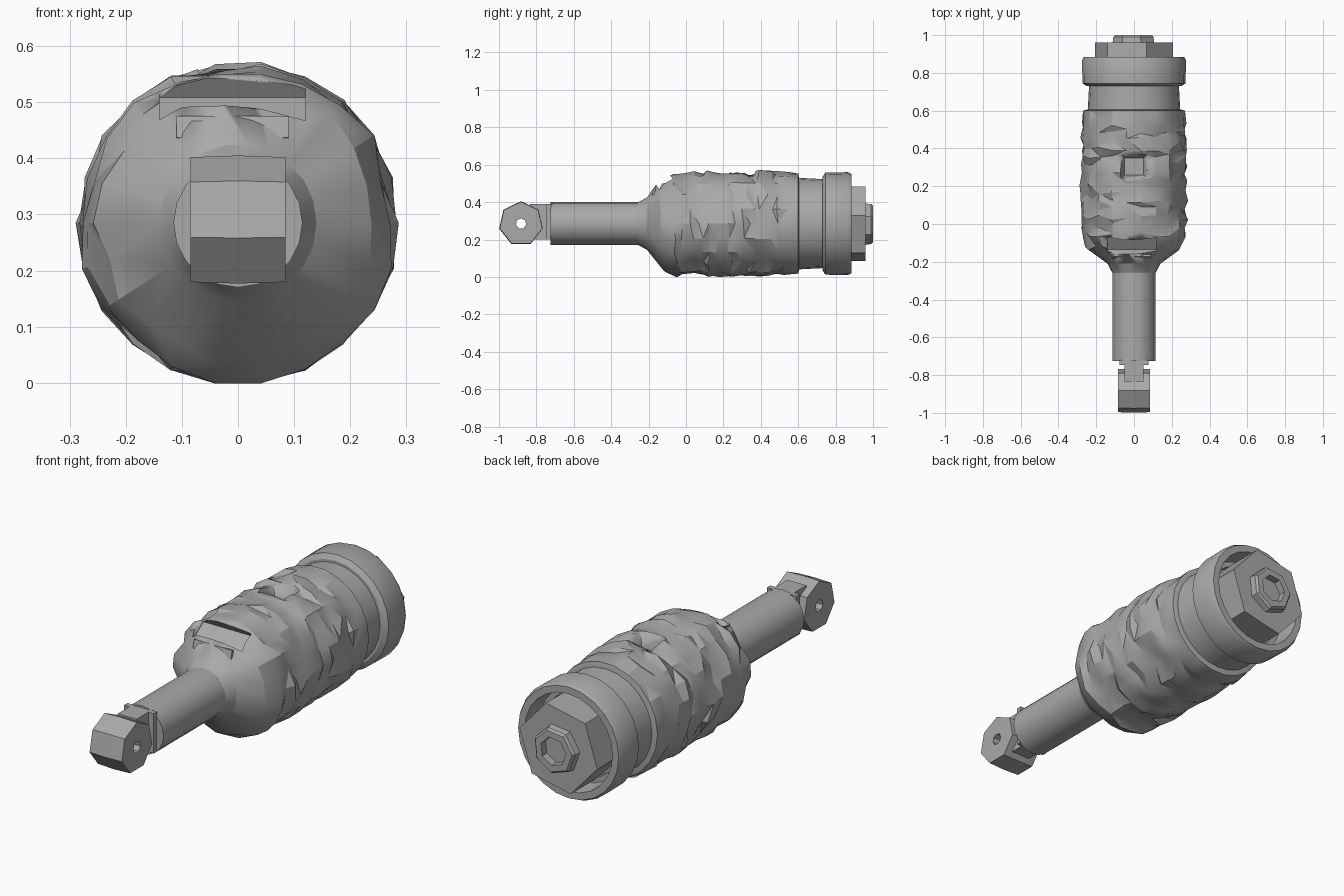
import bpy, bmesh, math, random
from mathutils import Vector, Matrix

random.seed(4)
if "Cube" in bpy.data.objects:
    bpy.data.objects.remove(bpy.data.objects["Cube"])

AXIS_Z = 0.285
GREY = (0.4, 0.4, 0.4, 1)
metal = bpy.data.materials.new("plain grey")
metal.use_nodes = True
metal.diffuse_color = GREY
metal.node_tree.nodes["Principled BSDF"].inputs["Base Color"].default_value = GREY


def finish(bm, name, angle=30):
    bmesh.ops.recalc_face_normals(bm, faces=bm.faces)
    mesh = bpy.data.meshes.new(name)
    bm.to_mesh(mesh)
    bm.free()
    obj = bpy.data.objects.new(name, mesh)
    bpy.context.collection.objects.link(obj)
    mesh.materials.append(metal)
    bpy.ops.object.select_all(action='DESELECT')
    bpy.context.view_layer.objects.active = obj
    obj.select_set(True)
    bpy.ops.object.shade_smooth_by_angle(angle=math.radians(angle))
    return obj


def lathe(name, profile, sides, turn=0, ring=False, across=False, centre=0,
          rough=None, angle=30):
    """Spin (position, radius) points about the long axis, or about x if across."""
    bm = bmesh.new()
    loops = []
    for p, r in profile:
        if r == 0:
            loops.append([bm.verts.new((0, p, 0))] * sides)
            continue
        loop = []
        for i in range(sides):
            a = 2 * math.pi * i / sides + math.radians(turn)
            q, s = p, r
            if rough and rough[0] <= p <= rough[1]:
                q += random.uniform(-0.017, 0.017)
                s += random.uniform(-0.015, 0.012)
            loop.append(bm.verts.new((s * math.cos(a), q, s * math.sin(a))))
        loops.append(loop)
    pairs = list(zip(loops, loops[1:]))
    if ring:
        pairs.append((loops[-1], loops[0]))
    for low, high in pairs:
        for i in range(sides):
            j = (i + 1) % sides
            corners = list(dict.fromkeys((low[i], low[j], high[j], high[i])))
            if len(corners) > 2:
                bm.faces.new(corners)
    if rough:
        bmesh.ops.triangulate(bm, faces=bm.faces)
    if across:
        bm.transform(Matrix.Rotation(-math.pi / 2, 4, 'Z'))
    bm.transform(Matrix.Translation((0, centre, AXIS_Z)))
    return finish(bm, name, angle)


def block(name, size, place, tilt=0, narrow=1):
    """Box whose lower end is scaled by narrow."""
    bm = bmesh.new()
    bmesh.ops.create_cube(bm, size=1)
    for v in bm.verts:
        k = narrow if v.co.z < 0 else 1
        v.co = Vector((v.co.x * size[0] * k, v.co.y * size[1] * k, v.co.z * size[2]))
    bm.transform(Matrix.Translation(place) @ Matrix.Rotation(math.radians(tilt), 4, 'X'))
    return finish(bm, name)


def cut(target, cutter):
    mod = target.modifiers.new(cutter.name, 'BOOLEAN')
    mod.operation = 'DIFFERENCE'
    mod.solver = 'EXACT'
    mod.object = cutter
    bpy.context.view_layer.objects.active = target
    bpy.ops.object.modifier_apply(modifier=mod.name)
    bpy.data.objects.remove(cutter)


# Rough grip sleeve with a conical nose
rows = [(-0.06 + 0.046 * i, 0.278) for i in range(14)]
sleeve = lathe("grip_sleeve",
               [(-0.26, 0), (-0.26, 0.114), (-0.21, 0.14), (-0.13, 0.25)] + rows +
               [(0.6, 0.27), (0.605, 0.25), (0.605, 0)],
               22, rough=(-0.14, 0.56), angle=25)

# Openings on the upper side of the sleeve
cut(sleeve, block("window_cutter", (0.17, 0.15, 0.12), (0, 0.305, 0.545), narrow=0.6))
cut(sleeve, block("nose_slot_cutter", (0.26, 0.09, 0.08), (-0.01, -0.12, 0.515), tilt=35))
block("nose_slot_lip", (0.2, 0.012, 0.04), (-0.01, -0.172, 0.455), tilt=-15)

# Neck and hollow rear collar
lathe("neck", [(0.58, 0), (0.58, 0.246), (0.73, 0.238), (0.75, 0.238), (0.75, 0)], 24)
lathe("rear_collar",
      [(0.73, 0.2), (0.73, 0.25), (0.745, 0.273), (0.865, 0.275), (0.885, 0.265),
       (0.885, 0.232), (0.78, 0.225), (0.78, 0.2)], 24, ring=True)

# Rear hexagon nut and hollow bolt end
lathe("rear_nut", [(0.74, 0), (0.74, 0.21), (0.96, 0.21), (0.96, 0)], 6, turn=12)
lathe("bolt_end", [(0.93, 0.068), (0.93, 0.118), (0.99, 0.11), (1.0, 0.1), (1.0, 0.068)],
      7, turn=20, ring=True)
lathe("bolt_socket_floor", [(0.955, 0), (0.955, 0.075), (0.965, 0.075), (0.965, 0)], 7, turn=20)

# Shaft, flat web and pierced front eye
lathe("shaft", [(-0.725, 0), (-0.725, 0.115), (-0.24, 0.115), (-0.24, 0)], 20)
block("shaft_web", (0.1, 0.12, 0.19), (0, -0.775, 0.295))
for side in (-1, 1):
    block("web_shoulder", (0.035, 0.025, 0.19), (side * 0.06, -0.733, 0.295))
lathe("front_eye",
      [(-0.085, 0.028), (-0.085, 0.117), (0, 0.12), (0.085, 0.117), (0.085, 0.028)],
      7, turn=90, ring=True, across=True, centre=-0.882, angle=20)
